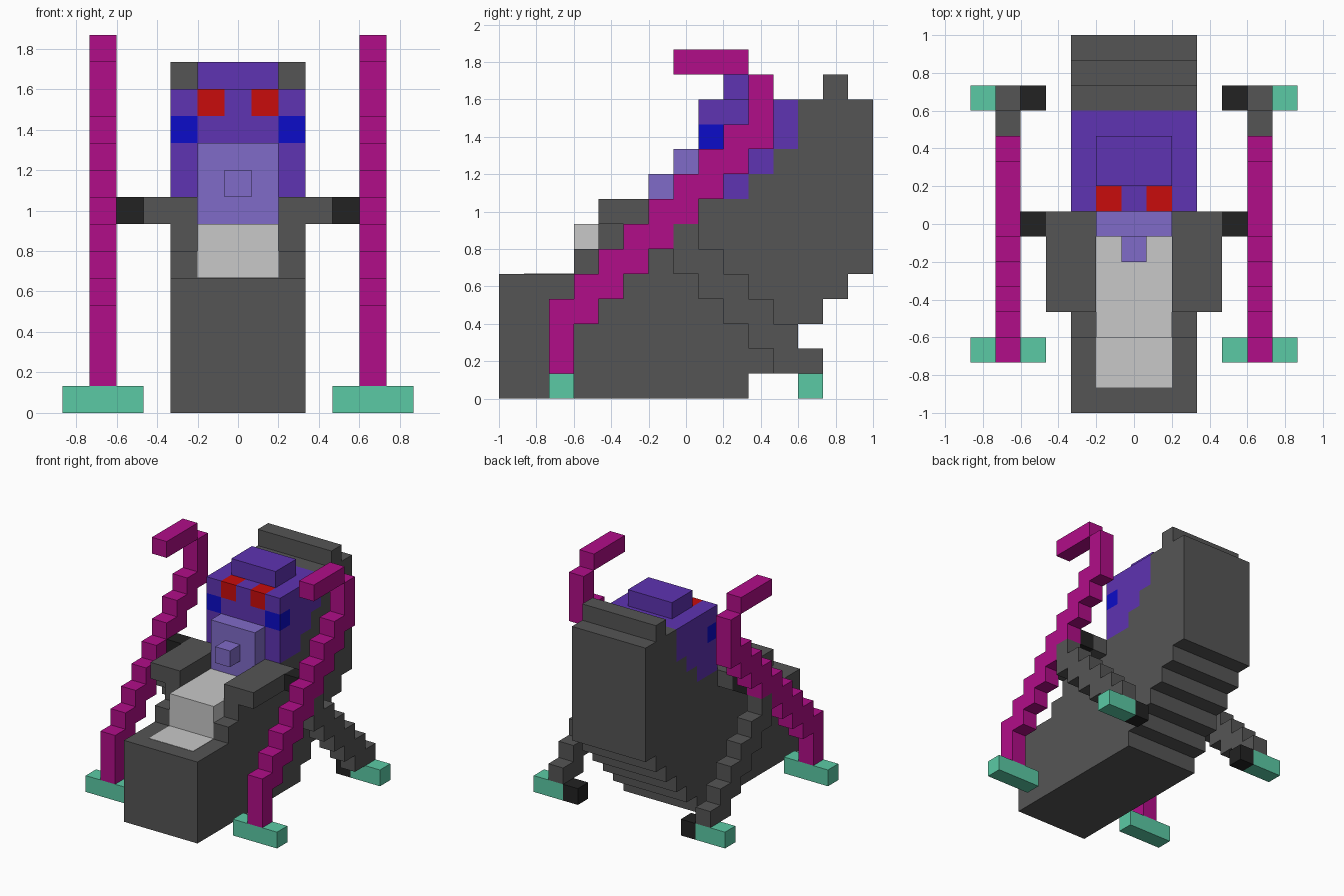
import bpy, bmesh

if "Cube" in bpy.data.objects:
    bpy.data.objects.remove(bpy.data.objects["Cube"])

U = 2 / 15  # one block of the model


def material(name, rgb):
    def lin(c):
        c /= 255
        return c / 12.92 if c <= 0.04045 else ((c + 0.055) / 1.055) ** 2.4
    m = bpy.data.materials.new(name)
    m.diffuse_color = (*[lin(c) for c in rgb], 1)
    m.use_nodes = True
    m.node_tree.nodes["Principled BSDF"].inputs["Base Color"].default_value = m.diffuse_color
    return m


GREY = material("dark grey", (85, 85, 85))
BLACK = material("near black", (34, 34, 34))
LIGHT = material("light grey", (200, 200, 200))
PURPLE = material("purple", (94, 51, 178))
LILAC = material("lilac", (128, 107, 200))
MAGENTA = material("magenta", (177, 13, 136))
TEAL = material("teal", (91, 202, 165))
BLUE = material("blue", (12, 12, 200))
RED = material("red", (200, 12, 12))


def slab(name, mat, x0, x1, rows, mirror=False):
    """Stepped side profile, rows (z0, z1, y0, y1) bottom to top, extruded from x0 to x1."""
    right = [(y, z) for z0, z1, _, y in rows for z in (z0, z1)]
    right = [(r[3], z) for r in rows for z in r[:2]]
    left = [(r[2], z) for r in reversed(rows) for z in (r[1], r[0])]
    outline = []
    for p in right + left:
        if not outline or p != outline[-1]:
            outline.append(p)
    bm = bmesh.new()
    face = bm.faces.new([bm.verts.new((x0 * U, y * U, z * U)) for y, z in outline])
    ext = bmesh.ops.extrude_face_region(bm, geom=[face])["geom"]
    moved = [v for v in ext if isinstance(v, bmesh.types.BMVert)]
    bmesh.ops.translate(bm, verts=moved, vec=((x1 - x0) * U, 0, 0))
    bmesh.ops.recalc_face_normals(bm, faces=bm.faces)
    mesh = bpy.data.meshes.new(name)
    bm.to_mesh(mesh)
    bm.free()
    mesh.materials.append(mat)
    ob = bpy.data.objects.new(name, mesh)
    bpy.context.collection.objects.link(ob)
    if mirror:
        ob.modifiers.new("mirror", "MIRROR").use_mirror_merge = False
    return ob


# Torso with stepped underside and high back hood
slab("torso", GREY, -2.5, 2.5,
     [(k, k + 1, -7.5, 2.5 + k) for k in range(5)]
     + [(5, 8, .5, 7.5), (8, 9, 2.5, 7.5), (9, 10, 3.5, 7.5),
        (10, 12, 4.5, 7.5), (12, 13, 5.5, 6.5)])
slab("flank", GREY, 1.5, 2.5, [(5, 6, -4.5, .5), (6, 7, -3.5, .5)], True)

# Pale belly and its flat patch in front
slab("belly", LIGHT, -1.5, 1.5, [(5, 7, -4.5, .5)])
slab("belly_patch", LIGHT, -1.5, 1.5, [(5, 5.02, -6.5, -4.5)])

# Head, brow blocks, cheeks and eyes
slab("head", PURPLE, -2.5, 2.5,
     [(8, 9, .5, 2.5), (9, 10, .5, 3.5), (10, 12, 1.5, 4.5)])
slab("head_cap", PURPLE, -1.5, 1.5, [(12, 13, 1.5, 3.5)])
slab("face_middle", PURPLE, -1.5, 1.5, [(10, 11, .5, 1.5)])
slab("brow_middle", PURPLE, -.5, .5, [(11, 12, .5, 1.5)])
slab("brow_side", PURPLE, 1.5, 2.5, [(11, 12, .5, 1.5)], True)
slab("cheek", BLUE, 1.5, 2.5, [(10, 11, .5, 1.5)], True)
slab("eye", RED, .5, 1.5, [(11, 12, .5, 1.5)], True)
slab("muzzle", LILAC, -1.5, 1.5, [(7, 10, -.5, .5)])
slab("nose", LILAC, -.5, .5, [(8, 9, -1.5, -.5)])

# Arms reaching to the side poles
slab("arm", GREY, 1.5, 3.5, [(7, 8, -3.5, .5)], True)
slab("hand", BLACK, 3.5, 4.5, [(7, 8, -.5, .5)], True)

# Leaning front poles with hooked tops
slab("pole", MAGENTA, 4.5, 5.5,
     [(1, 3, -5.5, -4.5)]
     + [(k, k + 1, k - 8.5, k - 6.5) for k in range(3, 11)]
     + [(11, 13, 2.5, 3.5)], True)
slab("pole_hook", MAGENTA, 4.5, 5.5, [(13, 14, -.5, 2.5)], True)
slab("front_foot", TEAL, 3.5, 6.5, [(0, 1, -5.5, -4.5)], True)

# Rear struts stepping down and back
slab("rear_strut", GREY, 4.5, 5.5,
     [(k, k + 1, 4.5 - k, 6.5 - k) for k in range(1, 6)]
     + [(6, 7, -.5, .5)], True)
slab("rear_foot", TEAL, 4.5, 6.5, [(0, 1, 4.5, 5.5)], True)
slab("rear_foot_tip", BLACK, 3.5, 4.5, [(0, 1, 4.5, 5.5)], True)
